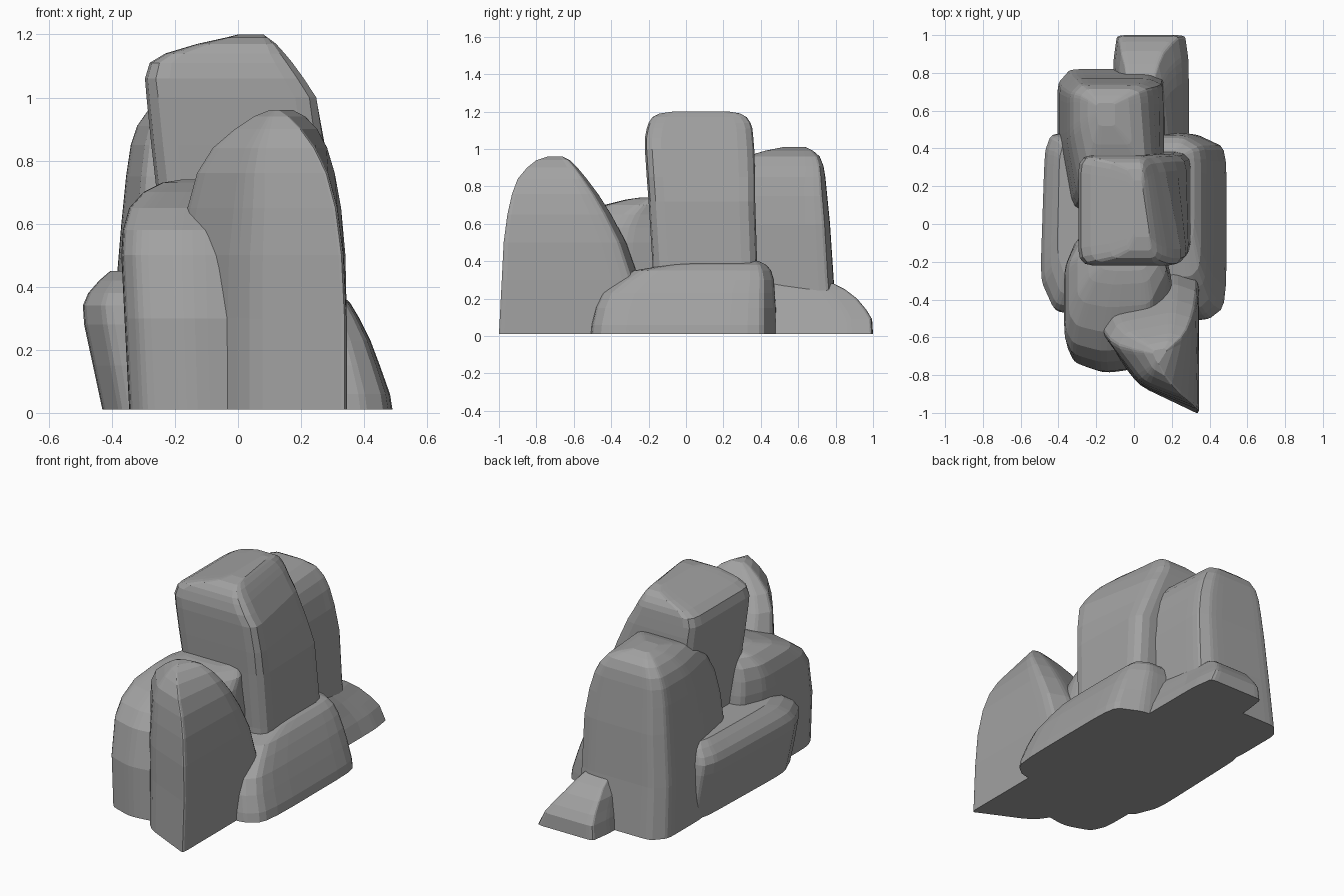
import bpy, bmesh
from mathutils import Vector

STONE = bpy.data.materials.new("stone")
STONE.diffuse_color = (.36, .36, .36, 1)


def outline(corners, steps=4):
    """Round each (u, v, radius) corner of a unit footprint with a short curve."""
    pts, n = [], len(corners)
    for i, (u, v, r) in enumerate(corners):
        c = Vector((u, v))
        a = c.lerp(Vector(corners[i - 1][:2]), r)
        b = c.lerp(Vector(corners[(i + 1) % n][:2]), r)
        for k in range(steps):
            t = k / (steps - 1)
            pts.append(a.lerp(c, t).lerp(c.lerp(b, t), t))
    return pts


def rock(name, corners, levels):
    """Loft a footprint through levels of (z, x0, x1, y0, y1[, x1 at the back])."""
    pts = outline(corners)
    lo = Vector((min(p.x for p in pts), min(p.y for p in pts)))
    hi = Vector((max(p.x for p in pts), max(p.y for p in pts)))
    pts = [((p.x - lo.x) / (hi.x - lo.x), (p.y - lo.y) / (hi.y - lo.y)) for p in pts]
    bm = bmesh.new()
    rings = []
    for z, x0, x1, y0, y1, *back in levels:
        xb = back[0] if back else x1
        rings.append([bm.verts.new((x0 + u * (x1 + v * (xb - x1) - x0), y0 + v * (y1 - y0), z))
                      for u, v in pts])
    n = len(pts)
    for a, b in zip(rings, rings[1:]):
        for i in range(n):
            j = (i + 1) % n
            bm.faces.new((a[i], a[j], b[j], b[i]))
    bm.faces.new(rings[0][::-1])
    bm.faces.new(rings[-1])
    bmesh.ops.recalc_face_normals(bm, faces=bm.faces)
    me = bpy.data.meshes.new(name)
    bm.to_mesh(me)
    bm.free()
    me.materials.append(STONE)
    bpy.context.collection.objects.link(bpy.data.objects.new(name, me))


# Tallest boulder in the centre, its right face twisting inward at the back
rock("centre_boulder", [(0, 0, .15), (1, 0, .15), (1, 1, .15), (0, 1, .15)], [
    (.01, -.22, .3, -.18, .38), (.4, -.23, .3, -.18, .38),
    (.72, -.26, .29, -.20, .37, .275), (.85, -.275, .285, -.21, .37, .22),
    (1.0, -.29, .265, -.22, .365, .15),
    (1.06, -.295, .225, -.22, .36, .115), (1.11, -.28, .187, -.21, .355, .09),
    (1.14, -.23, .16, -.20, .345, .075), (1.17, -.13, .13, -.18, .325, .06),
    (1.19, -.04, .1, -.14, .29, .05), (1.2, .0, .085, -.07, .23, .04)])

# Front spur with a sharp leading edge
rock("front_spur", [(1, 0, .05), (1, .93, .15), (.75, 1, .2), (.12, .88, .2),
                    (0, .68, .2), (.4, .2, .2)], [
    (.01, -.2, .345, -1, -.22), (.3, -.2, .345, -.985, -.25),
    (.5, -.19, .335, -.975, -.32, .342), (.65, -.16, .315, -.955, -.4, .33),
    (.76, -.13, .285, -.93, -.47, .312), (.84, -.08, .245, -.9, -.53, .29),
    (.9, -.01, .2, -.85, -.58, .26), (.94, .05, .16, -.8, -.62, .22),
    (.96, .1, .13, -.74, -.66, .18)])

# Lower shoulder on the front left
rock("front_left_boulder", [(.08, .07, .25), (.35, 0, .25), (.8, .05, .2),
                            (1, .6, .2), (.9, 1, .2), (.12, 1, .2), (0, .75, .2), (0, .2, .25)], [
    (.01, -.345, .2, -.785, -.06), (.3, -.36, .2, -.78, -.06),
    (.5, -.37, .2, -.73, -.07), (.58, -.365, .19, -.67, -.08),
    (.65, -.345, .18, -.57, -.09), (.7, -.3, .17, -.44, -.1),
    (.73, -.24, .14, -.32, -.11), (.74, -.18, .1, -.25, -.13)])

# Tall boulder behind the centre, falling away on its right
rock("back_boulder", [(.12, 0, .2), (1, 0, .15), (1, .95, .15), (.85, 1, .2),
                      (.12, 1, .15), (0, .9, .2), (0, .5, .2)], [
    (.01, -.405, .165, .04, .82), (.3, -.395, .16, .05, .79),
    (.6, -.37, .155, .08, .77), (.75, -.355, .145, .12, .755, .13),
    (.85, -.34, .125, .18, .745, .1), (.91, -.32, .1, .24, .735, .07),
    (.96, -.285, .06, .32, .715, .03), (.99, -.245, -.01, .42, .68, -.03),
    (1.01, -.2, -.1, .52, .64)])

# Low slabs along both sides
rock("right_slab", [(.2, 0, .2), (.85, 0, .2), (1, .08, .3), (1, .92, .2),
                    (.75, 1, .2), (.2, 1, .2)], [
    (.01, -.05, .49, -.51, .48), (.06, -.05, .482, -.505, .48),
    (.15, -.02, .45, -.485, .48), (.23, 0, .42, -.45, .475),
    (.3, .02, .385, -.36, .47), (.35, .05, .355, -.28, .455),
    (.38, .08, .32, -.1, .43), (.4, .12, .27, .08, .39)])

rock("left_slab", [(.2, 0, .2), (.9, 0, .2), (1, .5, .2), (.95, 1, .2),
                   (.15, 1, .2), (.06, .9, .2), (0, .18, .2)], [
    (.01, -.43, -.1, -.46, .47), (.15, -.46, -.1, -.47, .48),
    (.28, -.488, -.1, -.47, .48), (.34, -.492, -.12, -.46, .475),
    (.38, -.475, -.14, -.43, .465), (.42, -.44, -.17, -.37, .45),
    (.45, -.405, -.2, -.28, .42)])

# Low wedge at the very back, sloping down to the right
rock("back_wedge", [(0, 0, .1), (1, 0, .1), (1, .8, .2), (.95, 1, .12), (.05, 1, .12), (0, .8, .2)], [
    (.01, -.11, .29, .3, 1), (.09, -.1, .265, .3, .995, .25),
    (.14, -.09, .245, .3, .965, .215), (.2, -.08, .225, .3, .915, .17),
    (.25, -.06, .2, .3, .85, .14), (.28, -.05, .18, .3, .79, .12), (.3, -.02, .14, .3, .68, .07)])
